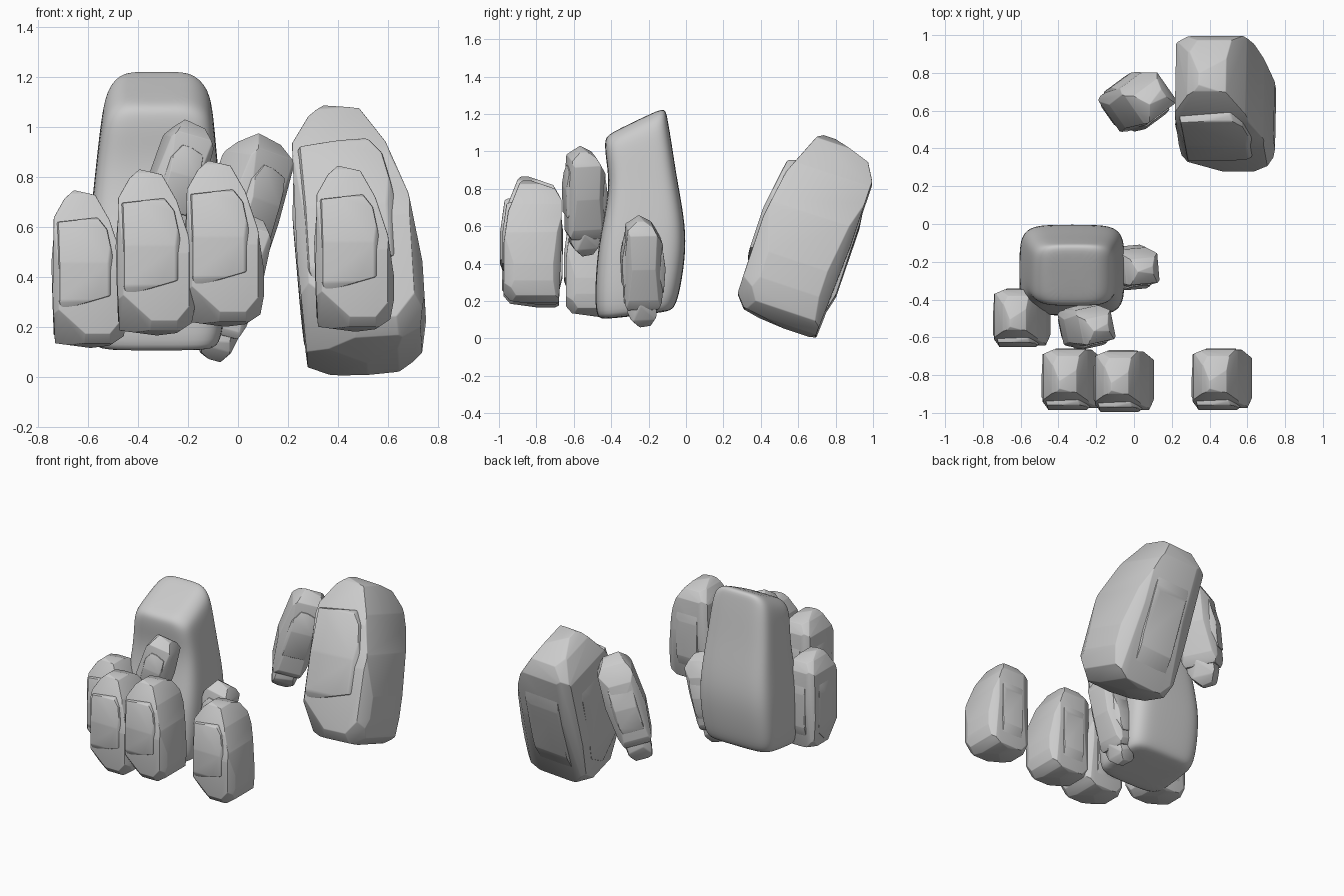
import bpy
import bmesh
from math import cos, sin, pi, radians, copysign
from mathutils import Matrix, Vector

default_cube = bpy.data.objects.get("Cube")
if default_cube:
    bpy.data.objects.remove(default_cube, do_unlink=True)

# One plain stone colour
GREY = (0.6, 0.6, 0.6, 1.0)
stone = bpy.data.materials.new("stone_grey")
stone.use_nodes = True
stone.diffuse_color = GREY
shader = next(n for n in stone.node_tree.nodes if n.type == "BSDF_PRINCIPLED")
shader.inputs["Base Color"].default_value = GREY
shader.inputs["Roughness"].default_value = 0.9


def slice_off(bm, point, normal):
    """Cut away everything beyond a plane and close the cut."""
    geom = bm.verts[:] + bm.edges[:] + bm.faces[:]
    bmesh.ops.bisect_plane(bm, geom=geom, dist=1e-5, plane_co=point,
                           plane_no=normal.normalized(), clear_outer=True)
    rim = [e for e in bm.edges if e.is_boundary]
    if rim:
        bmesh.ops.holes_fill(bm, edges=rim, sides=0)


def chip(bm, axes, outline):
    """Cut the solid with every edge of a convex outline drawn in two axes."""
    points = []
    for a, b in outline:
        p = Vector((0, 0, 0))
        p[axes[0]], p[axes[1]] = a / 100, b / 100
        points.append(p)
    centre = sum(points, Vector()) / len(points)
    for p, q in zip(points, points[1:] + points[:1]):
        edge = q - p
        normal = Vector((0, 0, 0))
        normal[axes[0]], normal[axes[1]] = edge[axes[1]], -edge[axes[0]]
        if normal.dot(p - centre) < 0:
            normal.negate()
        slice_off(bm, p, normal)


def carve(front, side, top, soften, corners=()):
    """Carve one convex chunk from three outlines, then break off corners."""
    bm = bmesh.new()
    bmesh.ops.create_cube(bm, size=4)
    chip(bm, (0, 2), front)
    chip(bm, (1, 2), side)
    chip(bm, (0, 1), top)
    for point, normal in corners:
        slice_off(bm, Vector(point) / 100, Vector(normal))
    bmesh.ops.remove_doubles(bm, verts=bm.verts[:], dist=0.004)
    bmesh.ops.recalc_face_normals(bm, faces=bm.faces[:])
    bmesh.ops.bevel(bm, geom=bm.edges[:], offset=soften, segments=2,
                    profile=0.5, affect="EDGES", clamp_overlap=True)
    return bm


def rock_mesh(name, chunks):
    """Gather chunks into one rock mesh."""
    whole = bmesh.new()
    for chunk in chunks:
        piece = carve(*chunk)
        temp = bpy.data.meshes.new("chunk")
        piece.to_mesh(temp)
        piece.free()
        whole.from_mesh(temp)
        bpy.data.meshes.remove(temp)
    mesh = bpy.data.meshes.new(name)
    whole.to_mesh(mesh)
    whole.free()
    mesh.materials.append(stone)
    mesh.shade_smooth()
    mesh.set_sharp_from_angle(angle=radians(28))
    return mesh


def place(name, mesh, loc, scale=1.0, lean=0, tilt=0, yaw=0):
    obj = bpy.data.objects.new(name, mesh)
    bpy.context.collection.objects.link(obj)
    turn = (Matrix.Rotation(radians(lean), 4, "Y")
            @ Matrix.Rotation(radians(tilt), 4, "X")
            @ Matrix.Rotation(radians(yaw), 4, "Z"))
    obj.matrix_world = Matrix.Translation(loc) @ turn @ Matrix.Scale(scale, 4)
    return obj


# Outlines in hundredths: wide block with a front slab, a flank and a back slab
block_body = (
    [(-14.5, 55), (-10, 63), (-6, 66.5), (3, 64.5), (9, 54), (14, 39), (16.5, 22),
     (16.5, 13), (15, 5), (9, 1), (1, 0), (-14, 2), (-15, 23)],
    [(-4, 67.5), (12, 62), (15.5, 56), (15.5, 33), (14, 1), (10, -1), (-12, 2),
     (-15.5, 6), (-15.5, 33), (-13, 50), (-7, 65)],
    [(-15, 13), (-8, 16), (11, 15.5), (16.5, 11), (16.5, -10), (14, -15.5),
     (-12, -16), (-15, -12)], 0.007,
    [((-14, -15, 17), (-0.49, -0.69, -0.54)), ((15, -13, 10), (0.6, -0.6, -0.5)),
     ((13, -14, 42), (0.7, -0.6, 0.35)), ((-13, 13, 57), (-0.5, 0.5, 0.7)),
     ((-12, 12, 3), (-0.6, 0.6, -0.5))])
front_slab = (
    [(-14, 53), (4, 55), (8, 50), (11, 36), (11, 24), (9.5, 22), (-11, 16), (-14, 24)],
    [(-16.5, 20), (-16.5, 36), (-14, 54), (-9, 56), (-9, 15), (-15, 16)],
    [(-14, -8), (-12, -17), (8, -17), (11, -14), (11, -8)], 0.006)
flank_slab = (
    [(-15, 18), (-15.5, 36), (-14, 54), (-8, 54), (-8, 5), (-14.5, 5)],
    [(-12, 14), (-12, 48), (-7, 54), (8, 50), (9, 12), (2, 5)],
    [(-16, -9), (-13, -13), (-6, -13), (-6, 9), (-15, 9)], 0.006)
back_slab = (
    [(-9, 10), (-10, 45), (-4, 58), (7, 52), (9, 34), (7, 8)],
    [(16, 16), (16.2, 40), (14, 58), (8, 60), (8, 8), (14, 8)],
    [(-10, 8), (-8, 16), (-4, 17), (8, 16), (9, 8)], 0.006)
block_rock = rock_mesh("block_rock", [block_body, front_slab, flank_slab, back_slab])

# Slim shard with a broken foot and a raised face
shard_body = (
    [(-7, 10), (6, 9), (9, 17), (11, 35), (10, 54), (5, 61), (-4, 62.5),
     (-9, 54), (-11, 32), (-9, 14)],
    [(-9, 11), (8, 11), (10, 15), (11, 30), (10.5, 48), (5, 58), (-2, 62.5),
     (-9, 57), (-11, 35), (-10.5, 14)],
    [(-11, 6), (-7, 10.5), (5, 11), (11, 6), (11, -7), (6, -11), (-5, -11),
     (-11, -7)], 0.005)
shard_foot = (
    [(-6, 2), (-2, 0), (3, 0), (6, 5), (9, 18), (-8, 18), (-7, 6)],
    [(-7, 5), (-2, 0), (4, 1), (8, 9), (8, 18), (-9, 18), (-9.5, 10)],
    [(-8, 4), (-3, 8), (6, 7), (8, -2), (4, -9), (-6, -8)], 0.005)
shard_face = (
    [(-8, 24), (-7, 46), (-3, 53), (6, 50), (8, 30), (5, 19), (-5, 18)],
    [(-11.5, 24), (-12, 40), (-10, 52), (10, 48), (12, 34), (11, 20)],
    [(-8, 8), (-6, 12), (6, 12), (8, 8), (8, -8), (6, -12), (-6, -12),
     (-8, -8)], 0.005)
shard_rock = rock_mesh("shard_rock", [shard_body, shard_foot, shard_face])

# Front row of blocks and the large leaning block behind
place("front_block_right", block_rock, (-0.335, -0.82, 0.165))
place("front_block_middle", block_rock, (-0.06, -0.83, 0.2))
place("front_block_left", block_rock, (0.46, -0.82, 0.18))
place("side_block", block_rock, (-0.6, -0.495, 0.115), 0.95)
place("large_leaning_block", block_rock, (0.5, 0.48, 0.066), 1.59, -3.5, -18.5)

# Leaning shards
place("front_shard", shard_rock, (-0.345, -0.54, 0.445), 0.96, 16, 0, 12)
place("side_shard", shard_rock, (-0.1, -0.23, 0.065), 0.97, 15, 0, 5)
place("back_shard", shard_rock, (-0.095, 0.615, 0.265), 1.17, 16, -5, 35)

# Smooth boulder: rounded sections as height, left, right, front, back, slope
SECTIONS = [
    (0.12, -0.54, -0.11, -0.44, -0.10, 0.12),
    (0.135, -0.59, -0.07, -0.48, -0.06, 0.12),
    (0.24, -0.61, -0.05, -0.49, -0.03, 0.05),
    (0.48, -0.61, -0.045, -0.475, 0.005, 0.0),
    (0.66, -0.59, -0.06, -0.435, -0.01, 0.0),
    (0.85, -0.57, -0.08, -0.41, -0.05, 0.1),
    (1.02, -0.55, -0.095, -0.43, -0.08, 0.3),
    (1.11, -0.53, -0.11, -0.435, -0.10, 0.45),
    (1.155, -0.48, -0.17, -0.43, -0.11, 0.48),
    (1.16, -0.43, -0.22, -0.38, -0.17, 0.48),
]
SIDES = 20


def rounded(value):
    return copysign(abs(value) ** 0.42, value)


bm = bmesh.new()
rings = []
for z, x0, x1, y0, y1, slope in SECTIONS:
    ring = []
    for i in range(SIDES):
        angle = 2 * pi * (i + 0.5) / SIDES
        dx = rounded(cos(angle)) * (x1 - x0) / 2
        dy = rounded(sin(angle)) * (y1 - y0) / 2
        ring.append(bm.verts.new(((x0 + x1) / 2 + dx, (y0 + y1) / 2 + dy, z + slope * dy)))
    rings.append(ring)
for low, high in zip(rings, rings[1:]):
    for i in range(SIDES):
        j = (i + 1) % SIDES
        bm.faces.new((low[i], low[j], high[j], high[i]))
bm.faces.new(rings[0][::-1])
bm.faces.new(rings[-1])
bmesh.ops.recalc_face_normals(bm, faces=bm.faces[:])
boulder_mesh = bpy.data.meshes.new("smooth_boulder")
bm.to_mesh(boulder_mesh)
bm.free()
boulder_mesh.materials.append(stone)
boulder_mesh.shade_smooth()
boulder = place("smooth_boulder", boulder_mesh, (0, 0, 0))
smoothing = boulder.modifiers.new("smoothing", "SUBSURF")
smoothing.levels = smoothing.render_levels = 2
